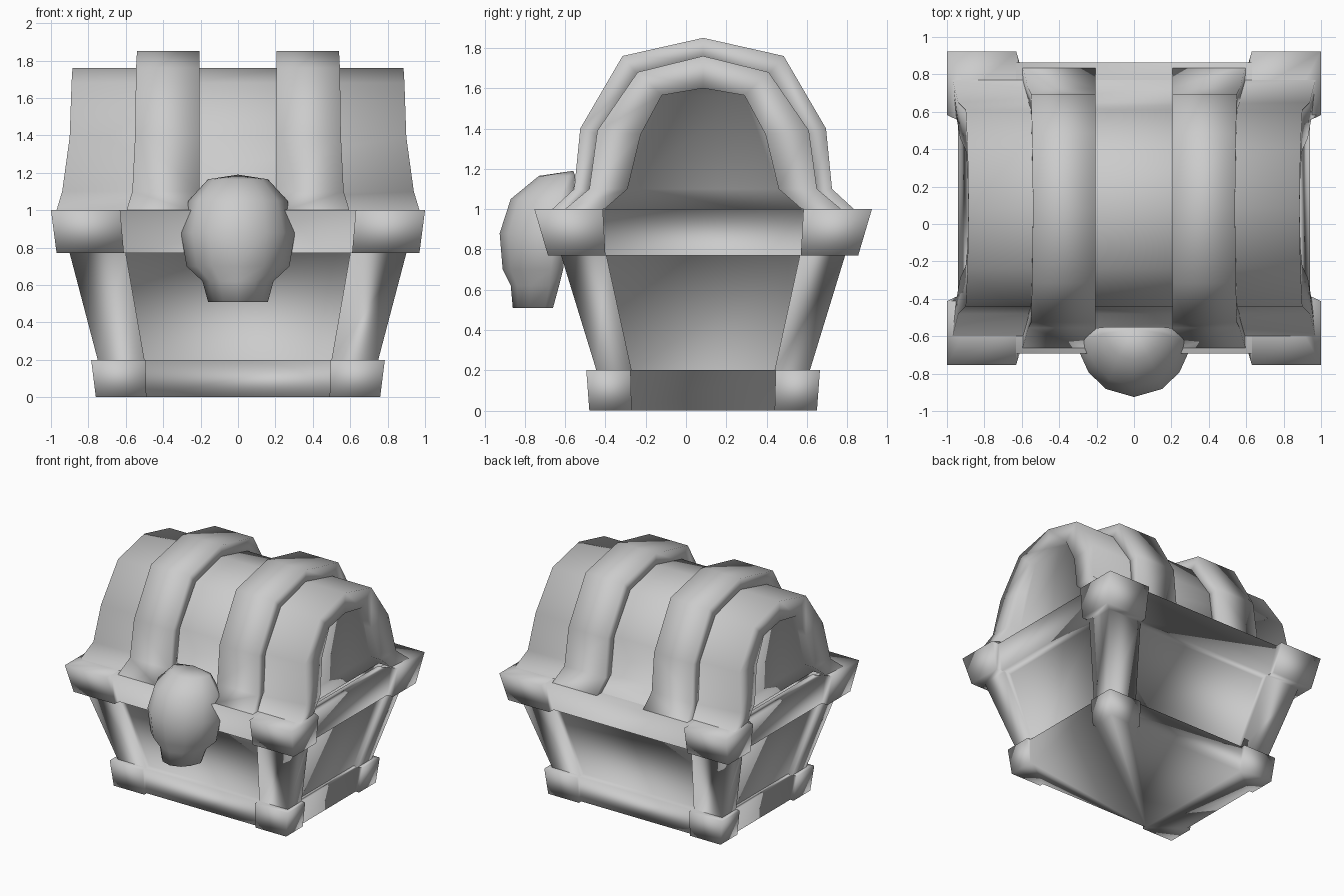
import bpy, bmesh, math

if "Cube" in bpy.data.objects:
    bpy.data.objects.remove(bpy.data.objects["Cube"])

YC = 0.085  # middle of the chest; the lock sticks out in front


def skin(name, rings, closed=True, cap_start=False, cap_end=False, angle=100):
    """Join a row of equal-length point rings into one smooth object."""
    bm = bmesh.new()
    vs = [[bm.verts.new(p) for p in ring] for ring in rings]
    n = len(rings[0])
    for a, b in zip(vs, vs[1:]):
        for i in range(n if closed else n - 1):
            j = (i + 1) % n
            bm.faces.new((a[i], a[j], b[j], b[i]))
    if cap_start:
        bm.faces.new(vs[0][::-1])
    if cap_end:
        bm.faces.new(vs[-1])
    bmesh.ops.remove_doubles(bm, verts=bm.verts, dist=0.0005)
    bmesh.ops.recalc_face_normals(bm, faces=bm.faces)
    me = bpy.data.meshes.new(name)
    bm.to_mesh(me)
    bm.free()
    ob = bpy.data.objects.new(name, me)
    bpy.context.collection.objects.link(ob)
    bpy.ops.object.select_all(action='DESELECT')
    ob.select_set(True)
    bpy.context.view_layer.objects.active = ob
    bpy.ops.object.shade_smooth_by_angle(angle=math.radians(angle))
    return ob


def plan(a, b, cx, cy, r, z):
    """Rectangle whose sides are recessed by r between the corner blocks."""
    q = [(a - r, b - cy), (a, b - cy), (a, b), (a - cx, b), (a - cx, b - r)]
    pts = q + [(-x, y) for x, y in q[::-1]]
    pts += [(-x, -y) for x, y in q] + [(x, -y) for x, y in q[::-1]]
    return [(x, y + YC, z) for x, y in pts]


# Box: base band, flared body with corner posts, and rim
skin("chest_base", [plan(.76, .565, .27, .21, .03, 0),
                    plan(.785, .58, .29, .22, .03, .2),
                    plan(.75, .53, .25, .175, .04, .2),
                    plan(.90, .705, .30, .225, .06, .77),
                    plan(.97, .77, .36, .285, .05, .77),
                    plan(1.0, .838, .37, .34, .06, 1.0),
                    plan(.88, .62, .25, .18, .02, 1.0)], cap_start=True)


def arch(half):
    """Mirror a half arch of (dy, z, ...) from the front foot to the back foot."""
    return [(-p[0],) + p[1:] for p in half] + list(half[-2::-1])


# Lid: arched shell with flared end frames and recessed end panels
outer = arch([(.685, 1.0, .97), (.565, 1.1, .94), (.525, 1.39, .90),
              (.325, 1.68, .89), (0, 1.76, .885)])
inner = arch([(.49, 1.0, .95), (.375, 1.1, .93), (.31, 1.37, .90),
              (.205, 1.565, .89), (0, 1.60, .885)])


def end(profile, s, x=None):
    return [(s * (x or px), dy + YC, z) for dy, z, px in profile]


skin("lid", [end(inner, -1, .84), end(inner, -1), end(outer, -1),
             end(outer, 1), end(inner, 1), end(inner, 1, .84)],
     closed=False, cap_start=True, cap_end=True)

# Two raised straps over the lid, slightly flared at the feet
strap = arch([(.765, .985, .60), (.64, 1.1, .565), (.61, 1.4, .55),
              (.40, 1.76, .545), (0, 1.85, .54)])
for side, s in (("left", -1), ("right", 1)):
    rings = []
    for (dy, z, x), (iy, iz, _) in zip(strap, outer):
        o, i = (dy + YC, z), (iy * .98 + YC, iz - .02)
        rings.append([(s * .205, *o), (s * x, *o), (s * x, *i), (s * .205, *i)])
    skin("strap_" + side, rings, cap_start=True, cap_end=True)

# Lock: rounded shield tapering to a flat foot (z, half width, front y, back y)
half = [(.9, 0), (1, .2), (.8, .6), (.5, .87)]
section = half + [(0, 1)] + [(-u, v) for u, v in half[::-1]]
levels = [(1.19, 0, -.56, -.56), (1.165, .16, -.73, -.55), (1.05, .265, -.87, -.56),
          (.88, .305, -.925, -.59), (.70, .275, -.91, -.61),
          (.62, .19, -.87, -.63), (.51, .16, -.86, -.66)]
skin("lock", [[(u * w, yb + v * (yf - yb), z) for u, v in section]
              for z, w, yf, yb in levels], cap_end=True)
